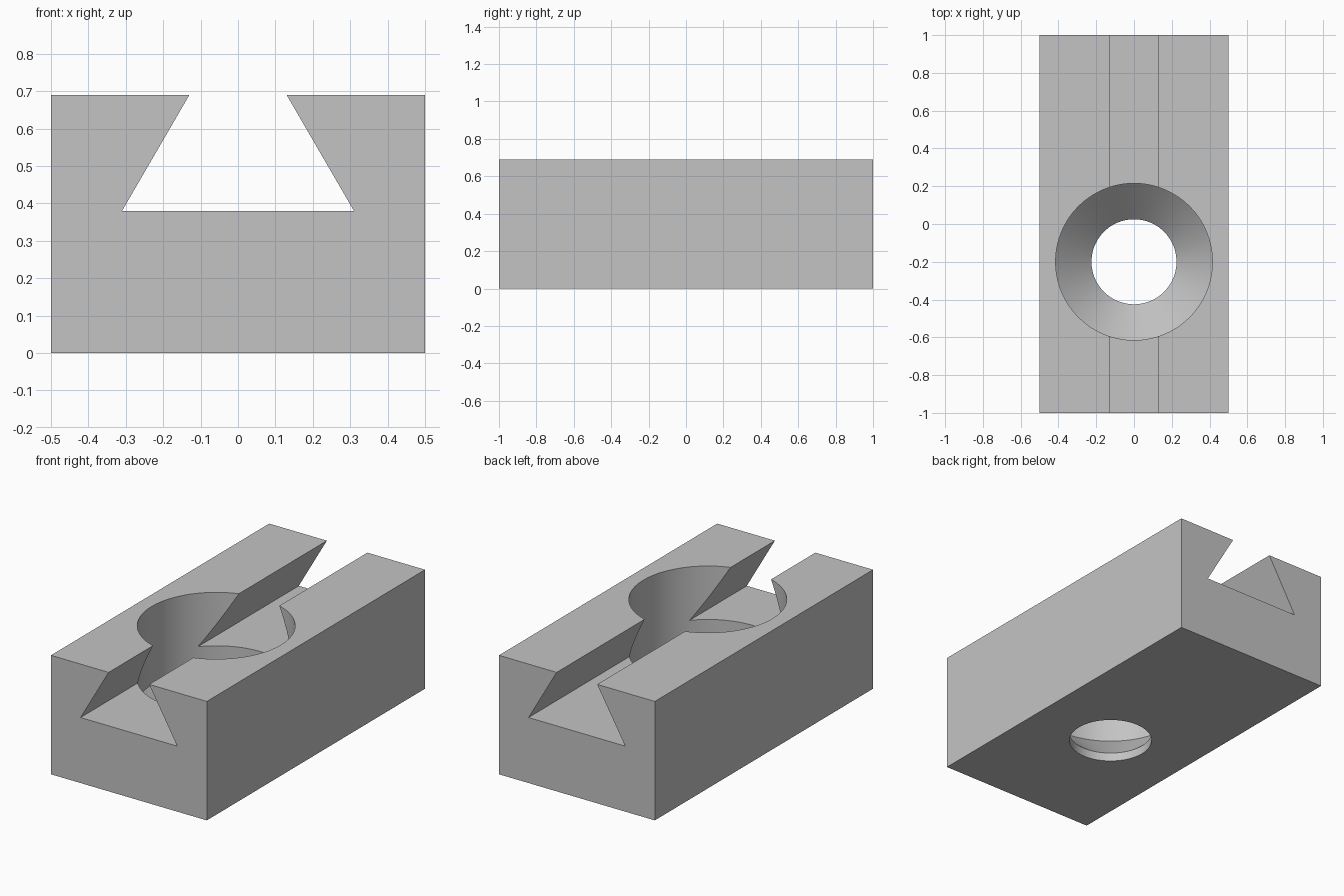
import bpy, bmesh, math

if "Cube" in bpy.data.objects:
    bpy.data.objects.remove(bpy.data.objects["Cube"])

grey = bpy.data.materials.new("light grey")
grey.diffuse_color = (0.55, 0.55, 0.55, 1)
grey.use_nodes = True
grey.node_tree.nodes["Principled BSDF"].inputs["Base Color"].default_value = grey.diffuse_color


def finish(name, bm):
    bmesh.ops.recalc_face_normals(bm, faces=bm.faces)
    mesh = bpy.data.meshes.new(name)
    bm.to_mesh(mesh)
    bm.free()
    mesh.materials.append(grey)
    ob = bpy.data.objects.new(name, mesh)
    bpy.context.collection.objects.link(ob)
    return ob


# Block with a dovetail slot: mirrored half profile extruded along y
H, FLOOR = 0.69, 0.38
half = [(0.5, 0), (0.5, H), (0.13, H), (0.31, FLOOR)]
outline = half + [(-x, z) for x, z in reversed(half)]
bm = bmesh.new()
face = bm.faces.new([bm.verts.new((x, -1, z)) for x, z in outline])
ext = bmesh.ops.extrude_face_region(bm, geom=[face])
bmesh.ops.translate(bm, vec=(0, 2, 0),
                    verts=[v for v in ext["geom"] if isinstance(v, bmesh.types.BMVert)])
block = finish("slotted_block", bm)

# Countersunk hole cutter: bore, cone and wide counterbore
SEG, CY = 96, -0.2
bm = bmesh.new()
rings = []
for r, z in [(0.225, -0.1), (0.225, 0.05), (0.415, 0.235), (0.415, 0.8)]:
    angles = [2 * math.pi * (i + 0.5) / SEG for i in range(SEG)]
    rings.append([bm.verts.new((r * math.cos(a), CY + r * math.sin(a), z)) for a in angles])
for low, high in zip(rings, rings[1:]):
    for i in range(SEG):
        j = (i + 1) % SEG
        bm.faces.new((low[i], low[j], high[j], high[i]))
bm.faces.new(rings[0])
bm.faces.new(rings[-1])
cutter = finish("hole_cutter", bm)
cutter.hide_render = True

# Cut the hole, then drop the cutter
cut = block.modifiers.new("hole", "BOOLEAN")
cut.operation = "DIFFERENCE"
cut.solver = "EXACT"
cut.object = cutter
bpy.context.view_layer.objects.active = block
block.select_set(True)
cutter.select_set(False)
bpy.ops.object.modifier_apply(modifier="hole")
bpy.data.objects.remove(cutter)
bpy.ops.object.shade_smooth_by_angle(angle=math.radians(25))
